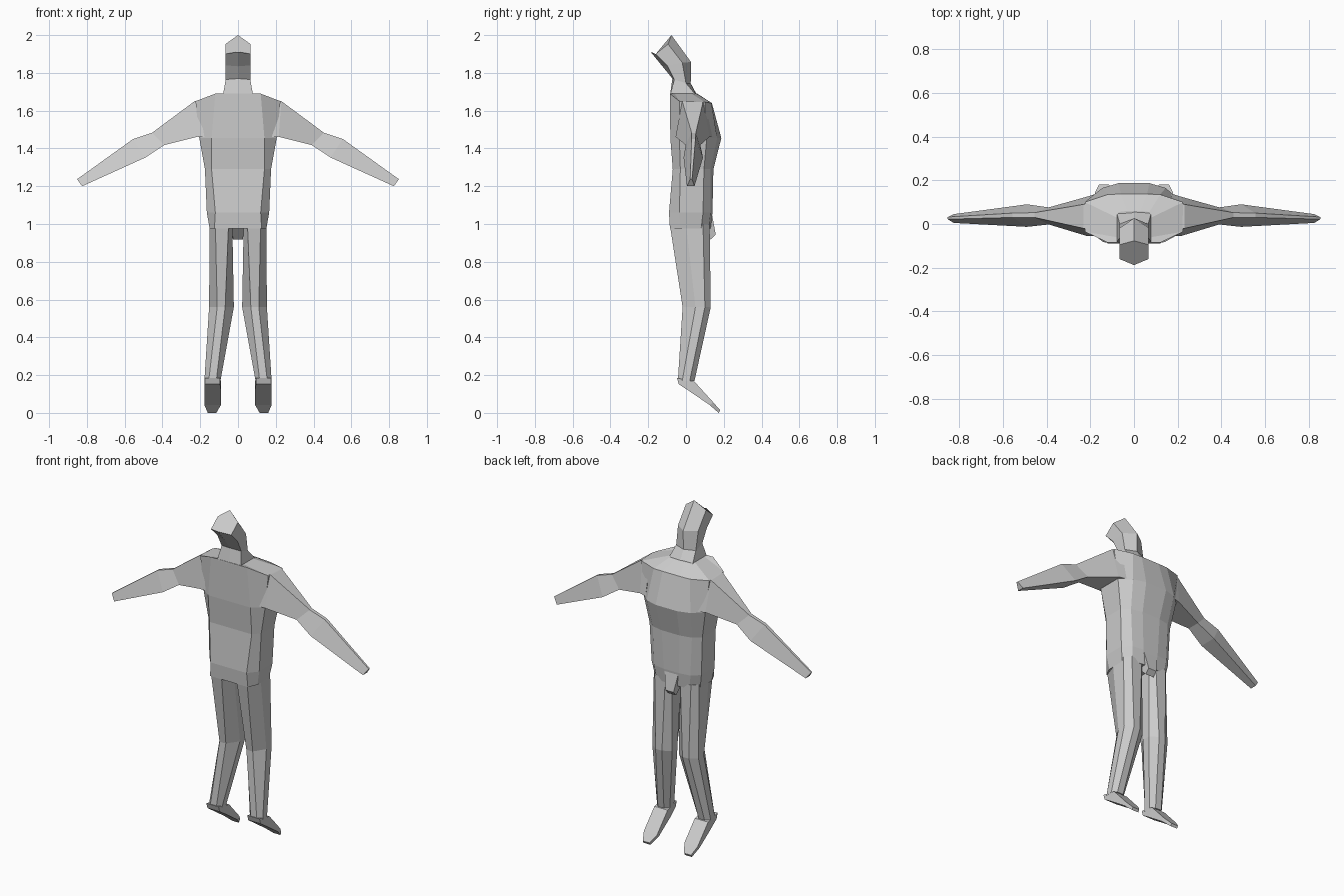
import bpy, bmesh


def loft(name, rings, mirror=False):
    """Skin a list of equal-length 3D rings, cap both ends, optionally mirror in x."""
    bm = bmesh.new()
    vs = [[bm.verts.new(p) for p in r] for r in rings]
    n = len(rings[0])
    for a, b in zip(vs, vs[1:]):
        for i in range(n):
            j = (i + 1) % n
            bm.faces.new((a[i], a[j], b[j], b[i]))
    bm.faces.new(vs[0])
    bm.faces.new(vs[-1])
    bmesh.ops.recalc_face_normals(bm, faces=bm.faces)
    me = bpy.data.meshes.new(name)
    bm.to_mesh(me)
    bm.free()
    ob = bpy.data.objects.new(name, me)
    bpy.context.collection.objects.link(ob)
    if mirror:
        m = ob.modifiers.new("mirror", 'MIRROR')
        m.use_mirror_merge = False
    return ob


def sym(half):
    """Close a half outline (x > 0) with its reflection; points on x = 0 stay single."""
    return half + [(-x, y, z) for x, y, z in reversed(half) if x > 0]


# Torso: half sections from back to front, hips up to neck base
def section(z, back, s1, s2, chamfer, front):
    return sym([(x, y, z) for x, y in (back, s1, s2, chamfer, front)])


torso = [
    section(.975, (.125, -.085), (.15, -.03), (.15, .08), (.11, .12), (.04, .13)),
    section(1.06, (.12, -.09), (.165, -.035), (.165, .09), (.12, .13), (.05, .14)),
    section(1.29, (.14, -.07), (.175, -.03), (.175, .095), (.13, .13), (.06, .145)),
    section(1.455, (.14, -.083), (.205, -.035), (.205, .11), (.145, .165), (.07, .187)),
    sym([(.12, -.085, 1.69), (.225, -.035, 1.65), (.225, .1, 1.645),
         (.12, .135, 1.64), (.06, .137, 1.64)]),
    sym([(.075, -.085, 1.69), (.08, -.06, 1.69), (.08, .03, 1.69),
         (.07, .055, 1.69), (.03, .06, 1.69)]),
]
loft("torso", torso)


# Neck and tilted hexagonal head
def head_ring(back, side_b, side_f, front, w):
    return sym([(0, *back), (w, *side_b), (w, *side_f), (0, *front)])


loft("neck_and_head", [
    head_ring((-.085, 1.68), (-.085, 1.68), (.055, 1.68), (.06, 1.68), .08),
    head_ring((-.072, 1.77), (-.062, 1.765), (.0, 1.745), (.025, 1.745), .065),
    head_ring((-.125, 1.835), (-.1, 1.84), (-.02, 1.855), (.027, 1.857), .067),
    head_ring((-.188, 1.912), (-.16, 1.9), (-.095, 1.952), (-.077, 2.0), .067),
])

# Arm: ridge back, ridge front, lower front, lower back
loft("arm", [
    [(.17, -.03, 1.655), (.17, .1, 1.65), (.17, .14, 1.46), (.17, -.055, 1.46)],
    [(.23, -.02, 1.65), (.23, .09, 1.645), (.215, .125, 1.462), (.215, -.055, 1.462)],
    [(.455, .03, 1.483), (.455, .052, 1.483), (.39, .076, 1.418), (.39, -.002, 1.418)],
    [(.555, .03, 1.45), (.555, .05, 1.45), (.49, .09, 1.352), (.49, -.013, 1.352)],
    [(.852, .022, 1.237), (.852, .032, 1.237), (.825, .045, 1.2), (.825, .005, 1.2)],
], mirror=True)


# Leg: eight-sided sections
def leg_ring(z, inner, outer, b0, b1, yb, y1, y2, yf):
    return [(b0, yb, z), (b1, yb, z), (outer, y1, z), (outer, y2, z),
            (b1, yf, z), (b0, yf, z), (inner, y2, z), (inner, y1, z)]


loft("leg", [
    leg_ring(1.0, .03, .15, .05, .12, -.086, .0, .09, .125),
    leg_ring(.56, .022, .153, .068, .11, -.018, .05, .1, .131),
    leg_ring(.17, .093, .178, .115, .155, -.043, -.02, .02, .045),
], mirror=True)


# Drooping foot: quad sections from heel to toe
def foot_ring(x0, x1, top, low):
    return [(x0, *top), (x1, *top), (x1, *low), (x0, *low)]


loft("foot", [
    foot_ring(.095, .176, (-.048, .185), (-.038, .152)),
    foot_ring(.09, .178, (.045, .165), (.015, .117)),
    foot_ring(.09, .178, (.145, .055), (.125, .042)),
    foot_ring(.115, .16, (.181, .014), (.173, .0)),
], mirror=True)

# Small wedge at the front of the hips
profile = [(.05, 1.05), (.138, 1.05), (.157, .945), (.132, .918), (.07, .98)]
widths = [.045, .045, .027, .027, .03]
loft("hip_wedge", [[(s * w, y, z) for w, (y, z) in zip(widths, profile)] for s in (-1, 1)])
